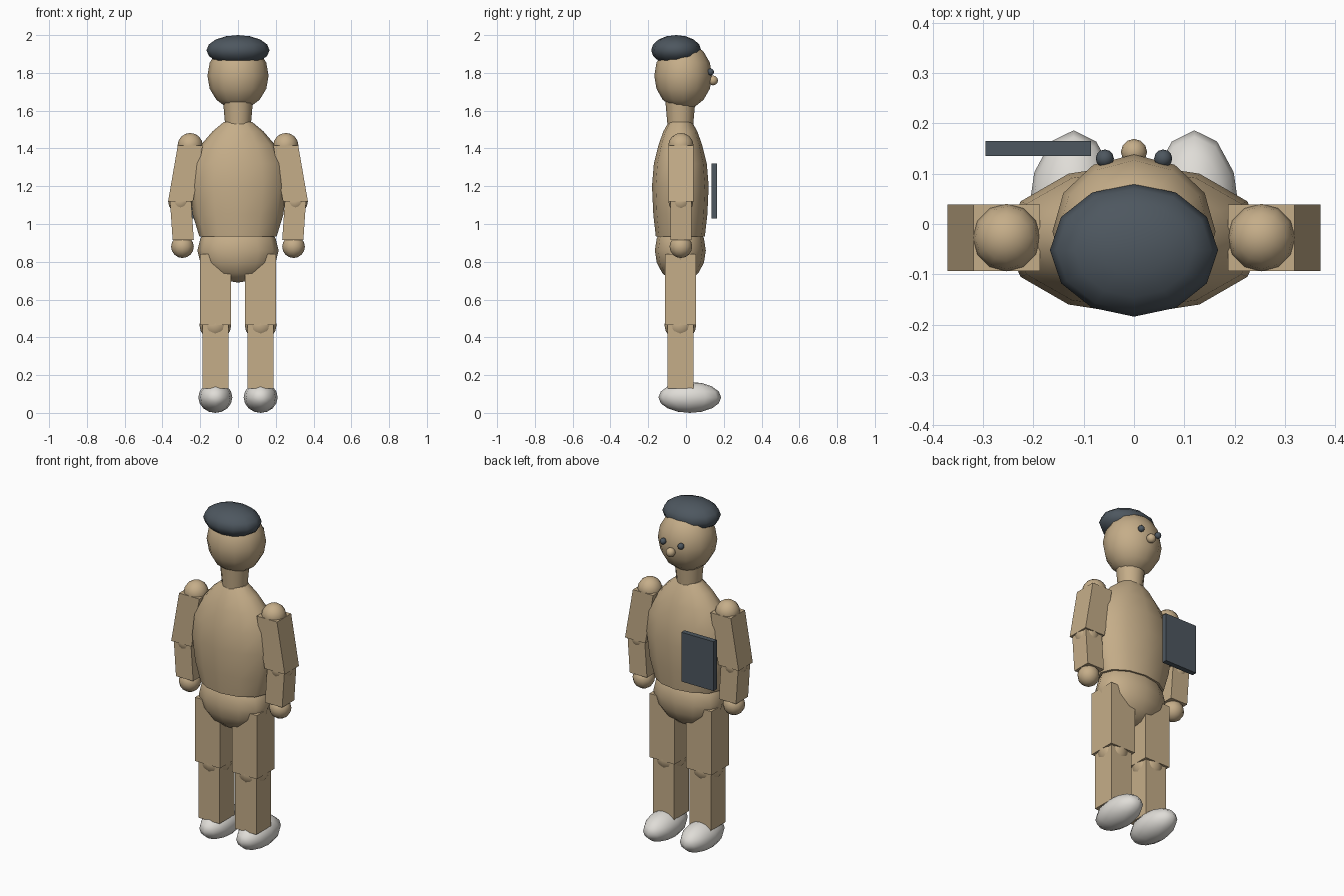
import bpy
import bmesh
import math
from mathutils import Matrix, Vector

cube = bpy.data.objects.get("Cube")
if cube:
    bpy.data.objects.remove(cube, do_unlink=True)


def material(name, rgb):
    m = bpy.data.materials.new(name)
    m.use_nodes = True
    m.diffuse_color = (*rgb, 1)
    m.node_tree.nodes["Principled BSDF"].inputs["Base Color"].default_value = (*rgb, 1)
    return m


SKIN = material("warm_tan", (0.56, 0.42, 0.25))
DARK = material("dark_slate", (0.075, 0.095, 0.115))
WHITE = material("off_white", (0.74, 0.72, 0.68))
SIDES = 12
AXIS_Y = -0.03  # body centre line


def finish(name, bm, mat, smooth):
    bmesh.ops.recalc_face_normals(bm, faces=bm.faces)
    mesh = bpy.data.meshes.new(name)
    bm.to_mesh(mesh)
    bm.free()
    mesh.materials.append(mat)
    for p in mesh.polygons:
        p.use_smooth = smooth and len(p.vertices) < SIDES
    obj = bpy.data.objects.new(name, mesh)
    bpy.context.collection.objects.link(obj)
    return obj


def ball(name, centre, radii, mat=SKIN):
    if not isinstance(radii, tuple):
        radii = (radii,) * 3
    bm = bmesh.new()
    bmesh.ops.create_uvsphere(bm, u_segments=SIDES, v_segments=8, radius=1)
    bm.transform(Matrix.Translation(centre) @ Matrix.Diagonal((*radii, 1)))
    return finish(name, bm, mat, True)


def box(name, bottom, top, half, mat=SKIN):
    """Upright box whose top may be shifted sideways from its bottom."""
    bm = bmesh.new()
    bmesh.ops.create_cube(bm, size=2)
    for v in bm.verts:
        end = Vector(top if v.co.z > 0 else bottom)
        v.co = end + Vector((v.co.x * half[0], v.co.y * half[1], 0))
    return finish(name, bm, mat, False)


def loft(name, profile, mat=SKIN):
    """Stacked elliptical rings given as (z, x radius, y radius)."""
    bm = bmesh.new()
    rings = []
    for z, rx, ry in profile:
        angles = [math.tau * i / SIDES for i in range(SIDES)]
        rings.append([bm.verts.new((rx * math.cos(a), AXIS_Y + ry * math.sin(a), z)) for a in angles])
    for low, high in zip(rings, rings[1:]):
        for i in range(SIDES):
            j = (i + 1) % SIDES
            bm.faces.new((low[i], low[j], high[j], high[i]))
    bm.faces.new(rings[0])
    bm.faces.new(rings[-1])
    return finish(name, bm, mat, True)


# Body
loft("torso", [(0.935, 0.205, 0.13), (1.05, 0.24, 0.143), (1.2, 0.26, 0.15),
               (1.32, 0.247, 0.14), (1.42, 0.195, 0.115), (1.49, 0.135, 0.09),
               (1.54, 0.075, 0.062)])
ball("hips", (0, AXIS_Y, 0.86), (0.215, 0.135, 0.17))
loft("neck", [(1.5, 0.066, 0.066), (1.66, 0.08, 0.08)])

# Head
ball("head", (0, -0.015, 1.785), (0.162, 0.153, 0.18))
ball("hair", (0, -0.052, 1.92), (0.167, 0.132, 0.08), DARK)
ball("nose", (0, 0.143, 1.76), 0.026)

# Paired parts
for side, s in (("left", 1), ("right", -1)):
    ball(side + "_eye", (s * 0.058, 0.13, 1.805), 0.018, DARK)

    shoulder = (s * 0.253, -0.027, 1.415)
    elbow = (s * 0.304, -0.027, 1.12)
    wrist = (s * 0.29, -0.027, 0.915)
    ball(side + "_shoulder", shoulder, 0.067)
    box(side + "_upper_arm", elbow, shoulder, (0.066, 0.066))
    ball(side + "_elbow", elbow, 0.066)
    box(side + "_forearm", wrist, elbow, (0.056, 0.056))
    ball(side + "_hand", (s * 0.294, -0.027, 0.88), 0.06)

    knee = (s * 0.12, AXIS_Y, 0.465)
    box(side + "_thigh", knee, (s * 0.12, AXIS_Y, 0.84), (0.082, 0.082))
    ball(side + "_knee", knee, 0.084)
    box(side + "_shin", (s * 0.12, AXIS_Y, 0.13), knee, (0.069, 0.069))
    ball(side + "_foot", (s * 0.12, 0.02, 0.082), (0.09, 0.166, 0.082), WHITE)

# Flat tablet held before the chest
box("tablet", (-0.19, 0.15, 1.03), (-0.19, 0.15, 1.32), (0.105, 0.015), DARK)
